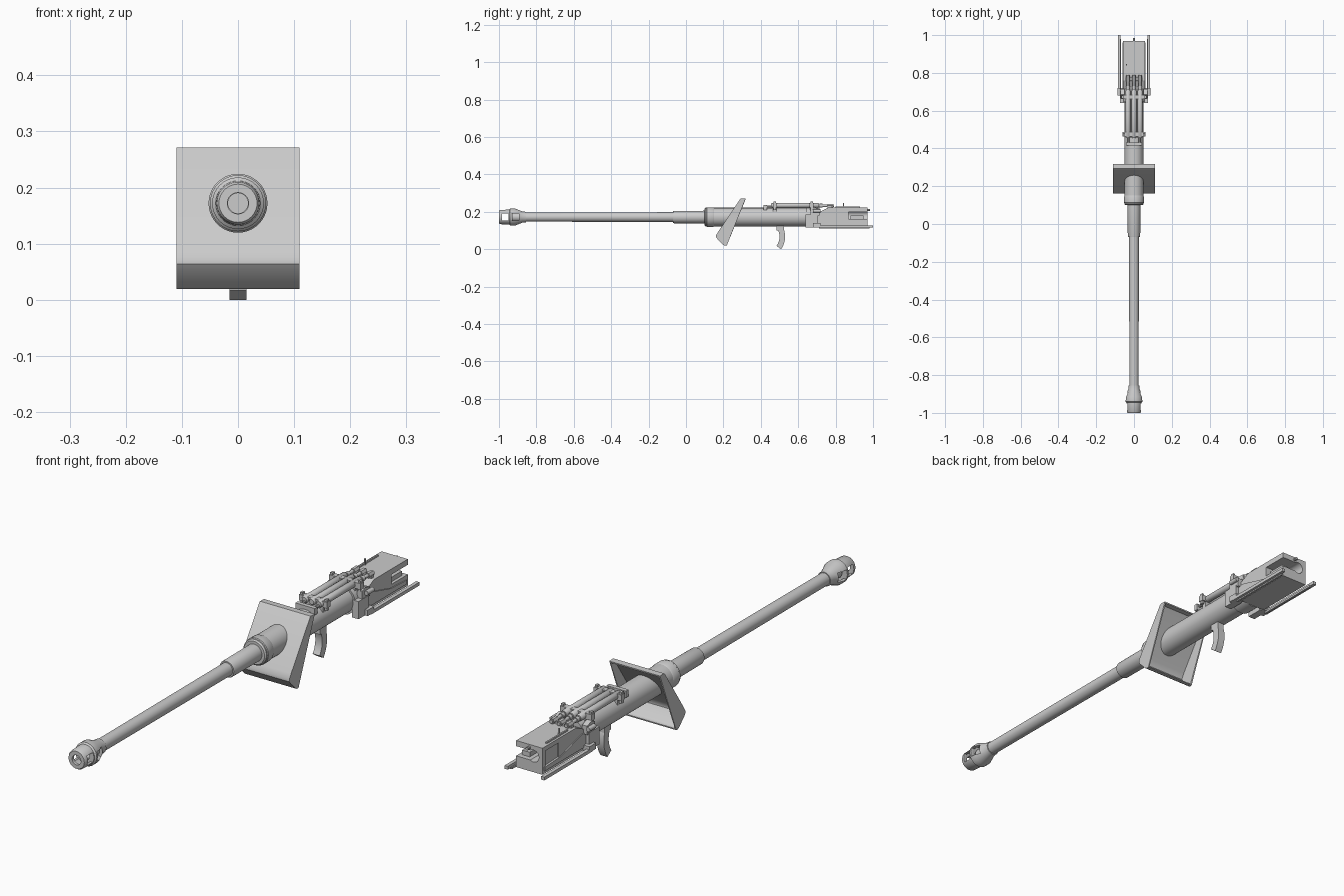
import bpy, bmesh, math
from mathutils import Vector, Matrix

if "Cube" in bpy.data.objects:
    bpy.data.objects.remove(bpy.data.objects["Cube"])

AXIS = 0.172  # height of the bore
steel = bpy.data.materials.new("grey_steel")
steel.diffuse_color = (0.6, 0.6, 0.6, 1)
steel.use_nodes = True
steel.node_tree.nodes["Principled BSDF"].inputs["Base Color"].default_value = steel.diffuse_color


def finish(bm, name, smooth=True):
    bmesh.ops.recalc_face_normals(bm, faces=bm.faces)
    me = bpy.data.meshes.new(name)
    bm.to_mesh(me)
    bm.free()
    me.materials.append(steel)
    ob = bpy.data.objects.new(name, me)
    bpy.context.collection.objects.link(ob)
    if smooth:
        bpy.ops.object.select_all(action='DESELECT')
        ob.select_set(True)
        bpy.context.view_layer.objects.active = ob
        bpy.ops.object.shade_smooth_by_angle(angle=math.radians(35))
    return ob


def lathe(name, profile, x=0, z=AXIS, n=32, closed=False):
    """Revolve (y, radius) points around an axis along y."""
    bm = bmesh.new()
    rings = []
    for y, r in profile:
        rings.append([bm.verts.new((x + r * math.cos(2 * math.pi * i / n), y,
                                    z + r * math.sin(2 * math.pi * i / n))) for i in range(n)])
    pairs = list(zip(rings, rings[1:]))
    if closed:
        pairs.append((rings[-1], rings[0]))
    for a, b in pairs:
        for i in range(n):
            bm.faces.new((a[i], a[(i + 1) % n], b[(i + 1) % n], b[i]))
    if not closed:
        bm.faces.new(rings[0])
        bm.faces.new(rings[-1])
    return finish(bm, name)


def rod(name, y0, y1, r, x=0, z=AXIS, n=16):
    return lathe(name, [(y0, r), (y1, r)], x, z, n)


def box(name, x0, x1, y0, y1, z0, z1):
    bm = bmesh.new()
    bmesh.ops.create_cube(bm, size=1, matrix=Matrix.LocRotScale(
        Vector(((x0 + x1) / 2, (y0 + y1) / 2, (z0 + z1) / 2)), None,
        Vector((x1 - x0, y1 - y0, z1 - z0))))
    return finish(bm, name, False)


def prism(name, pts, x0, x1, smooth=False):
    """Extrude a (y, z) outline along x."""
    bm = bmesh.new()
    f = bm.faces.new([bm.verts.new((x0, y, z)) for y, z in pts])
    r = bmesh.ops.extrude_face_region(bm, geom=[f])
    bmesh.ops.translate(bm, vec=(x1 - x0, 0, 0),
                        verts=[v for v in r["geom"] if isinstance(v, bmesh.types.BMVert)])
    return finish(bm, name, smooth)


def cut(ob, cutter):
    m = ob.modifiers.new("cut", 'BOOLEAN')
    m.operation = 'DIFFERENCE'
    m.solver = 'EXACT'
    m.object = cutter
    bpy.context.view_layer.objects.active = ob
    bpy.ops.object.modifier_apply(modifier=m.name)
    bpy.data.objects.remove(cutter)


# Barrel, sleeve and cradle tube
lathe("barrel", [(-0.93, 0.018), (-0.93, 0.024), (-0.86, 0.0245), (-0.06, 0.026),
                 (-0.06, 0.018)], closed=True)
lathe("barrel_sleeve", [(-0.07, 0.018), (-0.07, 0.031), (-0.065, 0.033), (0.12, 0.034),
                        (0.12, 0.018)], closed=True)
lathe("cradle_tube", [(0.10, 0.045), (0.105, 0.05), (0.70, 0.05)], n=40)
lathe("cradle_collar", [(0.11, 0.05), (0.113, 0.0525), (0.145, 0.0525), (0.15, 0.05)], n=40)

# Muzzle brake with side ports
brake = lathe("muzzle_brake", [(-1, 0.019), (-1, 0.034), (-0.994, 0.038), (-0.945, 0.04),
                               (-0.94, 0.046), (-0.915, 0.046), (-0.875, 0.030), (-0.855, 0.028),
                               (-0.855, 0.02), (-0.885, 0.02), (-0.92, 0.035), (-0.936, 0.035),
                               (-0.938, 0.02), (-0.948, 0.02), (-0.95, 0.031),
                               (-0.985, 0.031), (-0.988, 0.019)], closed=True)
for y0, y1 in ((-0.984, -0.949), (-0.933, -0.892)):
    cut(brake, box("port_cutter", -0.08, 0.08, y0, y1, AXIS - 0.019, AXIS + 0.019))

# Shield: a slanted pan, open at the back
outline = [(0.318, 0.27), (0.293, 0.271), (0.287, 0.265), (0.172, 0.093), (0.161, 0.075),
           (0.161, 0.064), (0.168, 0.055), (0.20, 0.023), (0.208, 0.019), (0.218, 0.02)]
shield = prism("shield", outline, -0.11, 0.11, True)
bm = bmesh.new()
bm.from_mesh(shield.data)
back = max((f for f in bm.faces if abs(f.normal.x) < 0.1), key=lambda f: f.normal.y * f.calc_area())
bmesh.ops.delete(bm, geom=[back], context='FACES_ONLY')
bm.to_mesh(shield.data)
bm.free()
sol = shield.modifiers.new("thickness", 'SOLIDIFY')
sol.thickness = 0.007
sol.offset = -1

# Curved elevation arc below the tube
arc = []
for r, steps in ((0.115, range(9)), (0.085, range(8, -1, -1))):
    for i in steps:
        a = math.radians(28 - 64 * i / 8)
        arc.append((0.415 + r * math.cos(a), 0.067 + r * math.sin(a)))
low = min(p[1] for p in arc)
arc = [(y, z - low) for y, z in arc]
prism("elevation_arc", arc, -0.015, 0.015, True)
box("arc_mount", -0.015, 0.015, 0.485, 0.525, 0.10, 0.13)

# Breech block with loading slot on the right and bore at the back
breech = prism("breech_block", [(0.715, 0.118), (0.715, 0.20), (0.76, 0.222), (0.97, 0.222),
                                (0.97, 0.118)], -0.057, 0.057)
cut(breech, box("slot_cutter", -0.02, 0.08, 0.868, 1.0, 0.162, 0.20))
cut(breech, rod("bore_cutter", 0.86, 1.0, 0.024, -0.018, 0.181, 12))
cut(breech, box("panel_cutter", -0.08, -0.053, 0.87, 0.95, 0.145, 0.205))
box("breech_wedge", 0.012, 0.045, 0.88, 0.95, 0.155, 0.18)
prism("breech_side_rib", [(0.70, 0.13), (0.70, 0.185), (0.73, 0.185), (0.86, 0.15), (0.96, 0.145),
                          (0.96, 0.13)], -0.061, 0.061)
box("breech_top_bar", -0.048, -0.042, 0.80, 0.93, 0.22, 0.228)
box("sight_pin", -0.043, -0.038, 0.84, 0.846, 0.22, 0.247)
rod("rear_pin", 0.965, 0.985, 0.006, 0, 0.21, 10)

# Rear yoke around the tube
lathe("rear_yoke_ring", [(0.645, 0.05), (0.645, 0.057), (0.715, 0.057), (0.715, 0.05)], n=32)

# Side brackets, guard rails and lugs, both sides
for s, side in ((-1, "left"), (1, "right")):
    a, b = sorted((s * 0.045, s * 0.074))
    box(side + "_yoke_bracket", a, b, 0.64, 0.705, 0.117, 0.186)
    a, b = sorted((s * 0.072, s * 0.086))
    box(side + "_guard_rail", a, b, 0.70, 1.0, 0.115, 0.128)
    box(side + "_rail_lower_strip", *sorted((s * 0.068, s * 0.076)), 0.71, 0.98, 0.11, 0.118)
    box(side + "_rail_foot", *sorted((s * 0.05, s * 0.086)), 0.68, 0.72, 0.117, 0.14)
    prism(side + "_lug", [(0.665, 0.18), (0.665, 0.215), (0.685, 0.225), (0.715, 0.215),
                          (0.715, 0.18)], *sorted((s * 0.05, s * 0.072)))
    rod(side + "_lug_pin", 0.68, 0.72, 0.009, s * 0.079, 0.205, 12)

# Recoil cylinders on top, held by two clamps
for i, x in enumerate((-0.032, 0, 0.032)):
    n = str(i + 1)
    lathe("recoil_cylinder_" + n, [(0.455, 0.010), (0.46, 0.0135), (0.705, 0.0135), (0.71, 0.010)],
          x, 0.235, 20)
    rod("recoil_rod_" + n, 0.70, 0.79, 0.007, x, 0.233, 12)
    rod("rod_nut_" + n, 0.755, 0.785, 0.011, x, 0.233, 6)
    rod("rod_collar_" + n, 0.715, 0.73, 0.0105, x, 0.233, 12)
for name, y, w in (("front_clamp", 0.475, 0.06), ("rear_clamp", 0.672, 0.068)):
    box(name, -w, w, y - 0.011, y + 0.011, 0.222, 0.246)
    box(name + "_saddle", -0.042, 0.042, y - 0.009, y + 0.009, 0.19, 0.23)
    for x in (-w + 0.007, w - 0.007):
        box(name + "_bolt", x - 0.005, x + 0.005, y - 0.007, y + 0.007, 0.21, 0.254)
box("rod_bridge", -0.045, 0.045, 0.76, 0.775, 0.205, 0.232)
box("front_stop", -0.042, 0.042, 0.415, 0.432, 0.21, 0.236)
for x in (-0.03, 0.03):
    rod("stop_link", 0.43, 0.465, 0.006, x, 0.228, 10)
